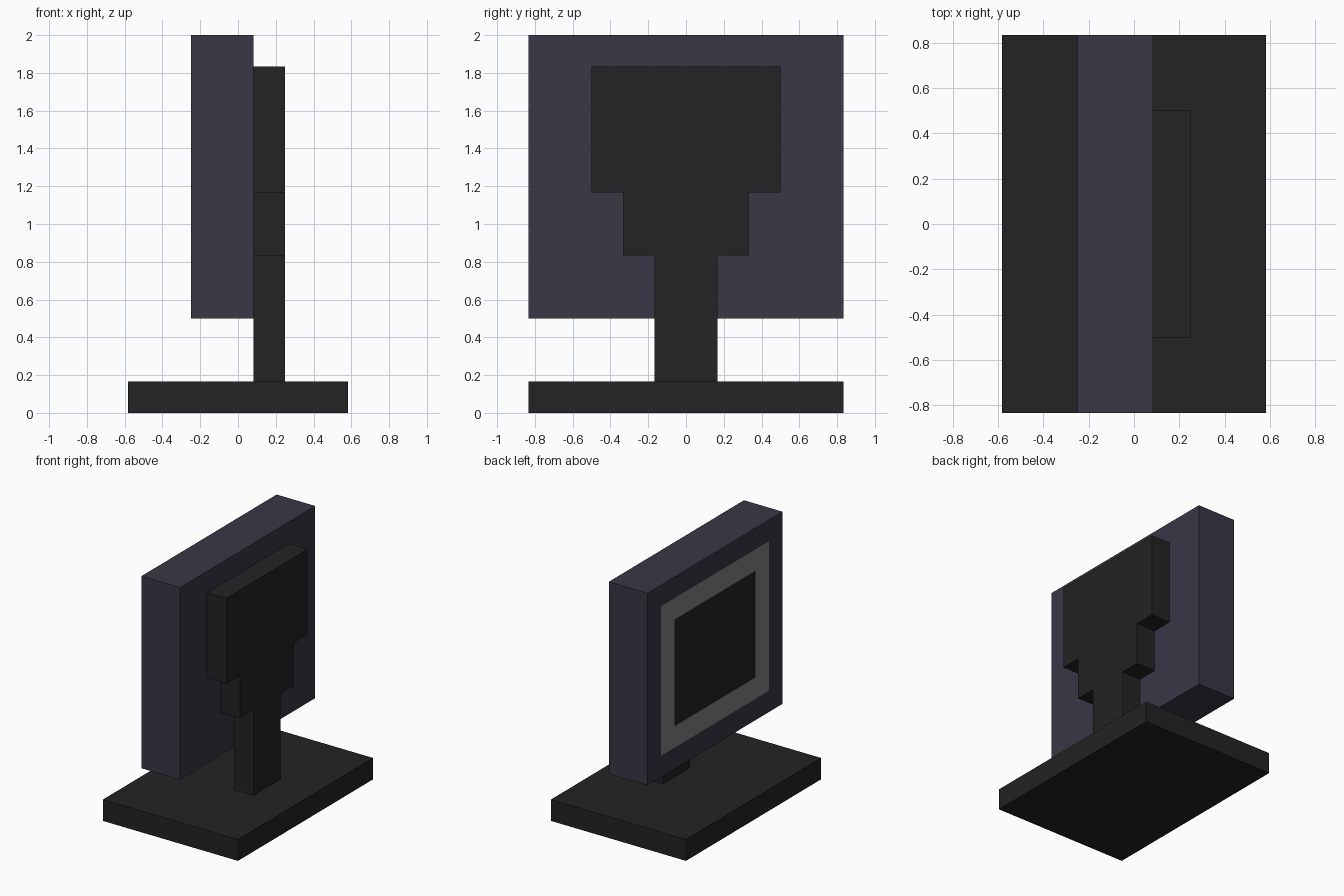
import bpy, bmesh
from mathutils import Vector

if "Cube" in bpy.data.objects:
    bpy.data.objects.remove(bpy.data.objects["Cube"])

U = 1 / 6  # the model sits on a grid of sixths


def material(name, rgb):
    m = bpy.data.materials.new(name)
    lin = [((c / 255 + 0.055) / 1.055) ** 2.4 for c in rgb]
    m.diffuse_color = (*lin, 1)
    m.use_nodes = True
    m.node_tree.nodes["Principled BSDF"].inputs["Base Color"].default_value = m.diffuse_color
    return m


black = material("soft_black", (35, 35, 35))
slate = material("slate_shell", (56, 55, 69))
grey = material("mid_grey", (130, 130, 130))


def box(name, lo, hi, mats, paint=None):
    """Box between two corners given in grid units."""
    lo, hi = Vector(lo) * U, Vector(hi) * U
    bm = bmesh.new()
    bmesh.ops.create_cube(bm, size=1)
    for v in bm.verts:
        v.co = (lo + hi) / 2 + v.co * (hi - lo)
    if paint:
        paint(bm)
    me = bpy.data.meshes.new(name)
    bm.to_mesh(me)
    bm.free()
    for m in mats:
        me.materials.append(m)
    ob = bpy.data.objects.new(name, me)
    bpy.context.collection.objects.link(ob)
    return ob


def screen_face(bm):
    """Inset the -x face twice: shell border, grey ring, black picture."""
    bm.normal_update()
    face = min(bm.faces, key=lambda f: f.calc_center_median().x)
    for index in (1, 2):
        bmesh.ops.inset_region(bm, faces=[face], thickness=U, use_even_offset=True)
        face.material_index = index


# Base slab
box("base", (-3.5, -5, 0), (3.5, 5, 1), [black])

# Stepped stand behind the screen: half width, bottom, top
for name, w, z0, z1 in (("stand_neck", 1, 1, 5),
                        ("stand_collar", 2, 5, 7),
                        ("rear_housing", 3, 7, 11)):
    box(name, (0.5, -w, z0), (1.5, w, z1), [black])

# Monitor shell with the painted screen
box("monitor", (-1.5, -5, 3), (0.5, 5, 12), [slate, grey, black], screen_face)
